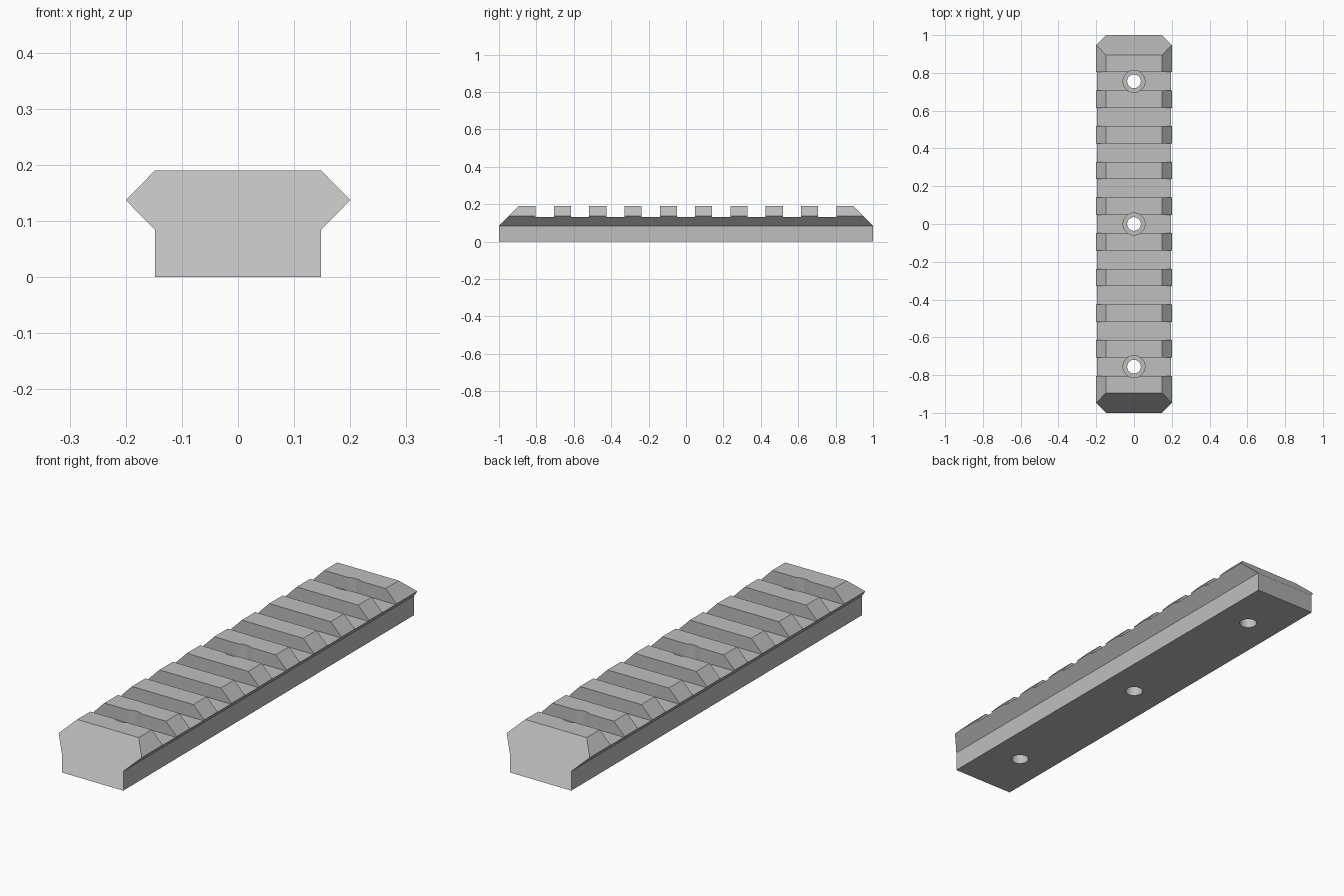
import bpy
import bmesh
from mathutils import Matrix

cube = bpy.data.objects.get("Cube")
if cube:
    bpy.data.objects.remove(cube, do_unlink=True)

# Main dimensions
HALF_BASE, HALF_WIDE = 0.148, 0.2
Z_BASE, Z_WIDE, Z_TOP = 0.084, 0.137, 0.19
SLOT_FLOOR, SLOT_WIDTH, PITCH = 0.133, 0.097, 0.1888
HOLE_R, BORE_R, BORE_FLOOR = 0.036, 0.058, 0.07

# Plain grey metal
grey = bpy.data.materials.new("grey metal")
grey.use_nodes = True
color = (0.52, 0.52, 0.52, 1)
grey.diffuse_color = color
grey.node_tree.nodes["Principled BSDF"].inputs["Base Color"].default_value = color


def make_object(name, bm):
    bmesh.ops.recalc_face_normals(bm, faces=bm.faces)
    mesh = bpy.data.meshes.new(name)
    bm.to_mesh(mesh)
    bm.free()
    mesh.materials.append(grey)
    obj = bpy.data.objects.new(name, mesh)
    bpy.context.collection.objects.link(obj)
    return obj


def add_box(bm, center, size):
    matrix = Matrix.Translation(center) @ Matrix.Diagonal((*size, 1))
    bmesh.ops.create_cube(bm, size=1, matrix=matrix)


def add_cylinder(bm, y, radius, bottom, top):
    bmesh.ops.create_cone(
        bm, cap_ends=True, segments=48, radius1=radius, radius2=radius,
        depth=top - bottom, matrix=Matrix.Translation((0, y, (bottom + top) / 2)))


def cut(obj, name, bm):
    cutter = make_object(name, bm)
    cutter.hide_render = True
    mod = obj.modifiers.new(name, 'BOOLEAN')
    mod.operation = 'DIFFERENCE'
    mod.solver = 'EXACT'
    mod.object = cutter
    bpy.context.view_layer.objects.active = obj
    bpy.ops.object.modifier_apply(modifier=mod.name)
    bpy.data.objects.remove(cutter, do_unlink=True)


# Rail body: dovetail cross-section extruded along y
half = [(HALF_BASE, 0), (HALF_BASE, Z_BASE), (HALF_WIDE, Z_WIDE), (HALF_BASE, Z_TOP)]
profile = half + [(-x, z) for x, z in reversed(half)]
bm = bmesh.new()
face = bm.faces.new([bm.verts.new((x, -1, z)) for x, z in profile])
extruded = bmesh.ops.extrude_face_region(bm, geom=[face])["geom"]
bmesh.ops.translate(bm, vec=(0, 2, 0),
                    verts=[v for v in extruded if isinstance(v, bmesh.types.BMVert)])

# Sloped ends above the base
for side in (-1, 1):
    for v in bm.verts:
        if v.co.y * side > 0 and v.co.z > Z_BASE:
            v.co.y = side * (1 - (v.co.z - Z_BASE))
rail = make_object("rail", bm)

# Cross slots
bm = bmesh.new()
for i in range(-4, 5):
    add_box(bm, (0, i * PITCH, SLOT_FLOOR + 0.1), (1, SLOT_WIDTH, 0.2))
cut(rail, "slot_cutter", bm)

# Counterbored screw holes
for name, radius, bottom in (("bore_cutter", BORE_R, BORE_FLOOR),
                             ("hole_cutter", HOLE_R, -0.1)):
    bm = bmesh.new()
    for i in (-4, 0, 4):
        add_cylinder(bm, i * PITCH, radius, bottom, 0.3)
    cut(rail, name, bm)

# Smooth hole walls, crisp machined edges
bpy.ops.object.select_all(action='DESELECT')
rail.select_set(True)
bpy.context.view_layer.objects.active = rail
bpy.ops.object.shade_smooth_by_angle(angle=0.5)
